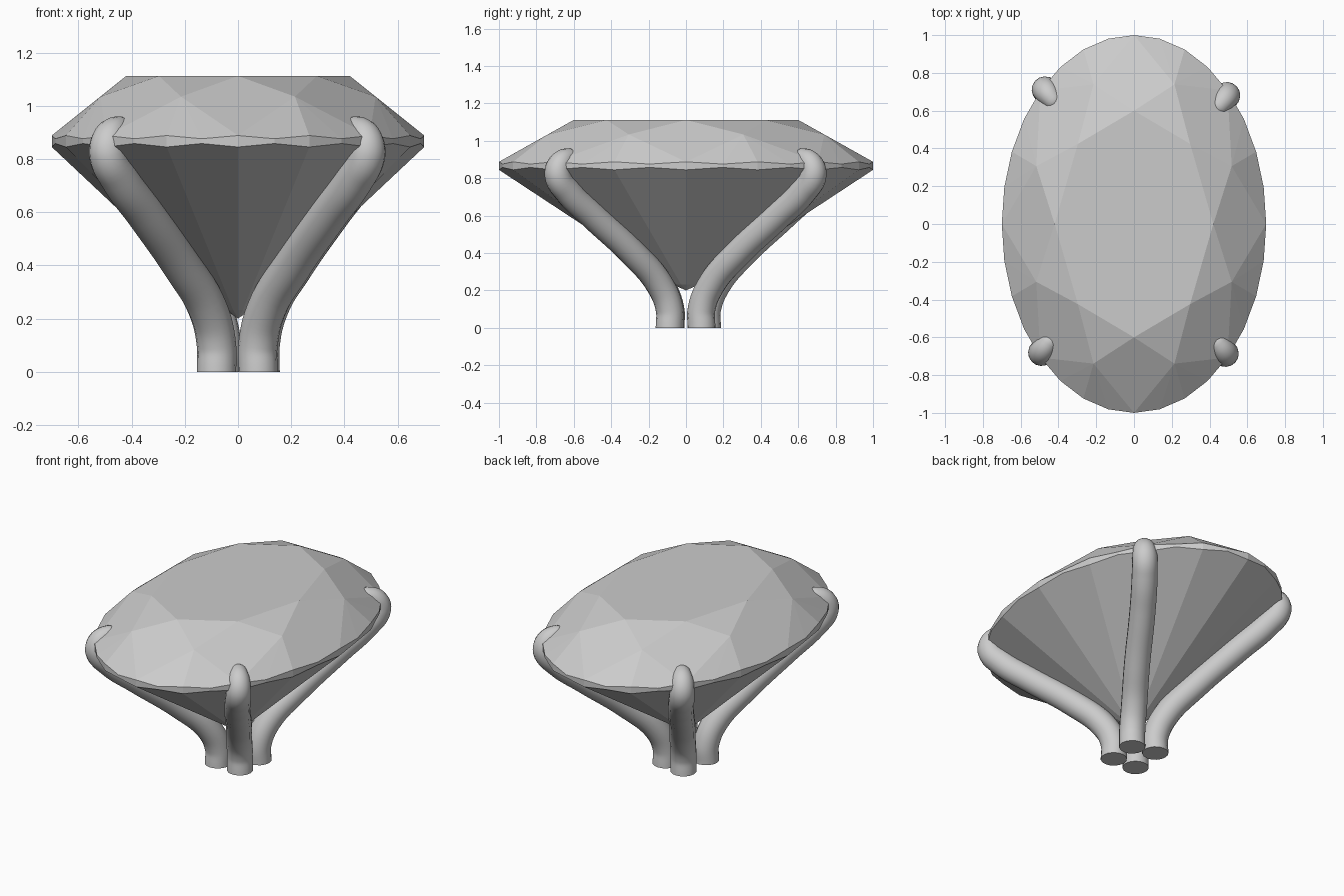
import bpy, bmesh, math

if "Cube" in bpy.data.objects:
    bpy.data.objects.remove(bpy.data.objects["Cube"])

SX = 0.7  # oval ratio


def ring(bm, count, r, heights, offset=0.0):
    """Oval ring of vertices; heights alternate around the ring."""
    out = []
    for i in range(count):
        a = 2 * math.pi * i / count + offset
        out.append(bm.verts.new((SX * r * math.cos(a), r * math.sin(a), heights[i % len(heights)])))
    return out


# Oval brilliant-cut stone
bm = bmesh.new()
table = ring(bm, 8, 0.6, [1.112])
star = ring(bm, 8, 0.8, [1.034], math.pi / 8)
upper = ring(bm, 32, 1.0, [0.888, 0.876])
lower = ring(bm, 32, 1.0, [0.845, 0.858])
tip = ring(bm, 16, 0.07, [0.233])
culet = bm.verts.new((0, 0, 0.2))

bm.faces.new(table)
for k in range(8):
    g = [upper[(4 * k + j) % 32] for j in range(5)]
    s, n = star[k], (k + 1) % 8
    bm.faces.new((table[k], s, table[n]))                 # star facet
    bm.faces.new((table[k], star[k - 1], g[0], s))        # kite facet
    for a, b in zip(g, g[1:]):                            # upper girdle facets
        bm.faces.new((s, a, b))
for i in range(32):                                       # girdle band
    j = (i + 1) % 32
    bm.faces.new((upper[i], lower[i], lower[j], upper[j]))
for k in range(16):                                       # pavilion facets
    n = (k + 1) % 16
    a, m, b = lower[2 * k], lower[2 * k + 1], lower[(2 * k + 2) % 32]
    bm.faces.new((a, tip[k], tip[n], b, m))
    bm.faces.new((tip[k], culet, tip[n]))
bmesh.ops.recalc_face_normals(bm, faces=bm.faces)
mesh = bpy.data.meshes.new("gemstone")
bm.to_mesh(mesh)
bm.free()
bpy.context.collection.objects.link(bpy.data.objects.new("gemstone", mesh))

# Prong path: x, y, z, radius factor
PATH = [
    (0.075, 0.088, 0.00, 1.0), (0.075, 0.088, 0.10, 1.0), (0.105, 0.140, 0.23, 1.0),
    (0.205, 0.285, 0.40, 1.0), (0.345, 0.500, 0.60, 1.0), (0.440, 0.632, 0.73, 1.0),
    (0.483, 0.685, 0.82, 0.97), (0.474, 0.670, 0.88, 0.88), (0.435, 0.620, 0.912, 0.68),
    (0.410, 0.590, 0.915, 0.3),
]


def prong(name, sx, sy, dx, dy):
    cu = bpy.data.curves.new(name, 'CURVE')
    cu.dimensions = '3D'
    cu.bevel_depth = 0.074
    cu.bevel_resolution = 6
    cu.resolution_u = 6
    cu.use_fill_caps = True
    sp = cu.splines.new('BEZIER')
    sp.bezier_points.add(len(PATH) - 1)
    for p, (x, y, z, r) in zip(sp.bezier_points, PATH):
        p.co = (sx * x + dx, sy * y + dy, z)
        p.handle_left_type = p.handle_right_type = 'AUTO'
        p.radius = r
    # keep the foot vertical so it stands flat
    ob = bpy.data.objects.new(name, cu)
    bpy.context.collection.objects.link(ob)
    bpy.ops.object.select_all(action='DESELECT')
    ob.select_set(True)
    bpy.context.view_layer.objects.active = ob
    bpy.ops.object.convert(target='MESH')
    bpy.ops.object.shade_smooth_by_angle(angle=math.radians(50))


# Four slightly uneven prongs
prong("front_left_prong", -1, -1, -0.006, 0.005)
prong("front_right_prong", 1, -1, 0.0, 0.0)
prong("back_right_prong", 1, 1, 0.008, -0.005)
prong("back_left_prong", -1, 1, 0.013, 0.025)
